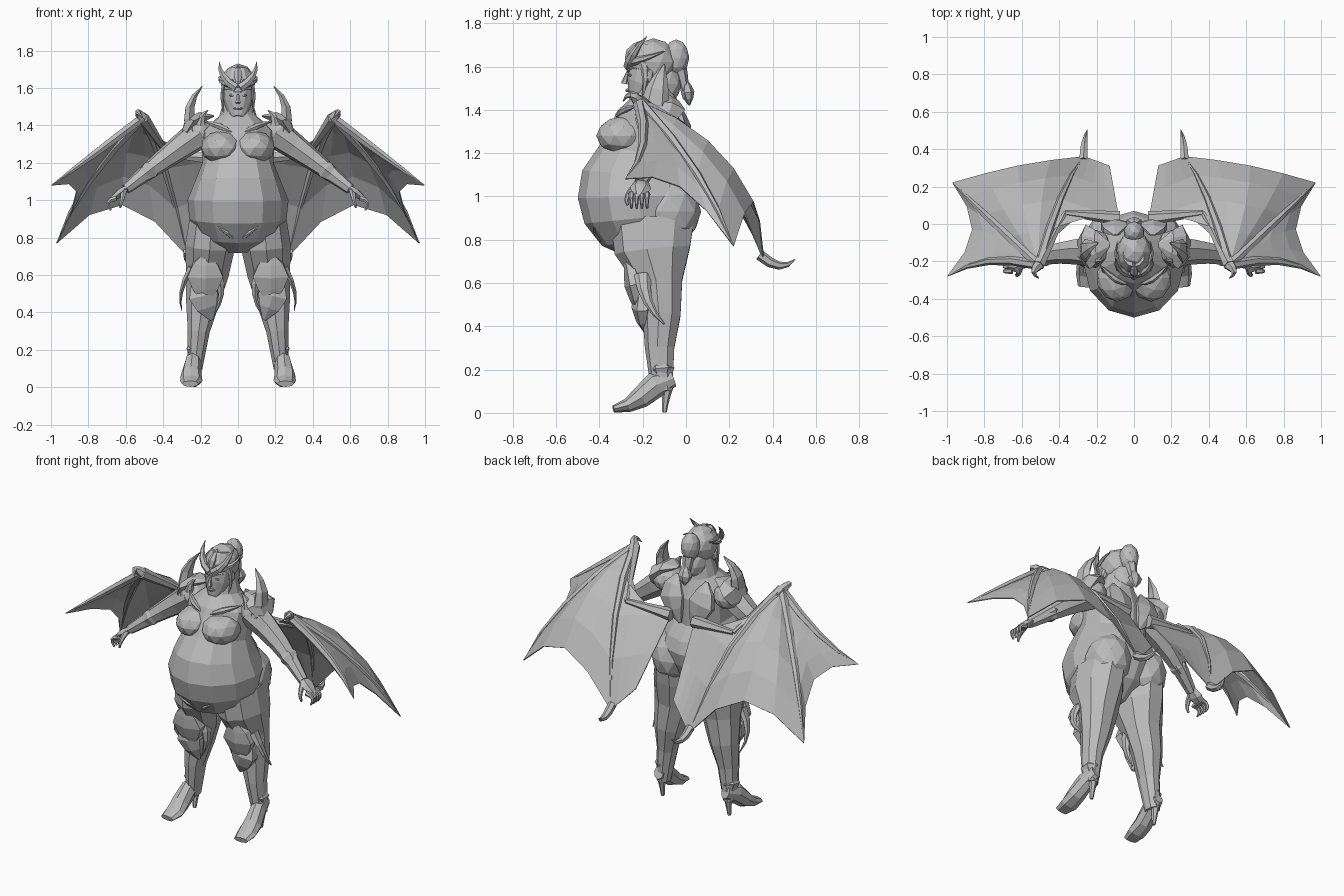
import bpy
import bmesh
from math import cos, sin, pi
from mathutils import Vector, Matrix

default_cube = bpy.data.objects.get("Cube")
if default_cube:
    bpy.data.objects.remove(default_cube, do_unlink=True)

shade = (.5, .5, .5, 1)
grey = bpy.data.materials.new("plain grey")
grey.use_nodes = True
grey.diffuse_color = shade
grey.node_tree.nodes["Principled BSDF"].inputs["Base Color"].default_value = shade


def finish(name, bm, mirrored):
    """Turn a bmesh into a flat shaded object, optionally mirrored left to right."""
    bmesh.ops.recalc_face_normals(bm, faces=bm.faces)
    mesh = bpy.data.meshes.new(name)
    bm.to_mesh(mesh)
    bm.free()
    mesh.materials.append(grey)
    part = bpy.data.objects.new(name, mesh)
    bpy.context.scene.collection.objects.link(part)
    if mirrored:
        mirror = part.modifiers.new("Mirror", "MIRROR")
        mirror.use_mirror_merge = False
    return part


def loft(name, centres, widths, depths, sides=6, mirrored=True):
    """Skin elliptical rings that follow a path of centres."""
    bm = bmesh.new()
    centres = [Vector(centre) for centre in centres]
    run = centres[-1] - centres[0]
    lengthwise = abs(run.y) > max(abs(run.x), abs(run.z))
    reference = Vector((0, 0, 1)) if lengthwise else Vector((0, 1, 0))
    rings = []
    for index, centre in enumerate(centres):
        following = centres[min(index + 1, len(centres) - 1)]
        previous = centres[max(index - 1, 0)]
        tangent = (following - previous).normalized()
        across = reference.cross(tangent).normalized()
        normal = tangent.cross(across)
        ring = []
        for side in range(sides):
            angle = 2 * pi * side / sides - pi / 2
            offset = across * widths[index] * cos(angle) + normal * depths[index] * sin(angle)
            ring.append(bm.verts.new(centre + offset))
        rings.append(ring)
    for lower, upper in zip(rings, rings[1:]):
        for side in range(sides):
            after = (side + 1) % sides
            bm.faces.new((lower[side], lower[after], upper[after], upper[side]))
    bm.faces.new(rings[0])
    bm.faces.new(rings[-1])
    return finish(name, bm, mirrored)


# Thickness rules along a strand
def taper(share):
    return 1 - .9 * share


def horn(share):
    return 1 - .95 * share * share


def limb(share):
    return 1 - .65 * share


def bulge(share):
    return max(.12, sin(pi * share))


STEPS = 4
SHARES = [step / STEPS for step in range(STEPS + 1)]


def curve(start, bend, end):
    """Points on a curve from start to end, drawn towards bend."""
    start, bend, end = Vector(start), Vector(bend), Vector(end)
    return [start.lerp(bend, share).lerp(bend.lerp(end, share), share) for share in SHARES]


def strand(name, start, bend, end, wide, deep=None, rule=taper, sides=6, mirrored=True):
    """Curved limb, spike or plate whose thickness follows a rule."""
    widths = [wide * rule(share) for share in SHARES]
    depths = [(deep or wide) * rule(share) for share in SHARES]
    return loft(name, curve(start, bend, end), widths, depths, sides, mirrored)


def blob(name, centre, radii, mirrored=True, detail=2):
    """Faceted ellipsoid."""
    bm = bmesh.new()
    matrix = Matrix.Translation(centre) @ Matrix.Diagonal((*radii, 1))
    bmesh.ops.create_icosphere(bm, subdivisions=detail, radius=1, matrix=matrix)
    return finish(name, bm, mirrored)


def sheet(name, rows):
    """Skin rows of points as a thin membrane."""
    bm = bmesh.new()
    grid = [[bm.verts.new(point) for point in row] for row in rows]
    for first, second in zip(grid, grid[1:]):
        for i in range(STEPS):
            bm.faces.new((first[i], first[i + 1], second[i + 1], second[i]))
    bmesh.ops.remove_doubles(bm, verts=bm.verts, dist=.001)
    solid = finish(name, bm, True).modifiers.new("Thickness", "SOLIDIFY")
    solid.thickness = .006
    solid.offset = 0


# Torso rings: height, half width, front and back
torso = [
    (.73, .08, -.27, -.1), (.8, .2, -.39, 0), (.9, .26, -.47, .05),
    (1, .27, -.5, .07), (1.1, .23, -.48, .05), (1.2, .19, -.4, 0),
    (1.36, .2, -.32, 0), (1.45, .1, -.25, -.04), (1.55, .07, -.22, -.06),
]
heights, widths, fronts, backs = zip(*torso)
loft("torso", [(0, (front + back) / 2, height) for height, front, back in zip(heights, fronts, backs)],
     widths, [(back - front) / 2 for front, back in zip(fronts, backs)], sides=12, mirrored=False)
blob("breast", (.09, -.29, 1.28), (.11, .125, .09))
blob("buttock", (.13, -.08, .93), (.13, .15, .16))
strand("collar_strap", (.02, -.32, 1.36), (.1, -.32, 1.4), (.18, -.22, 1.42), .018, rule=bulge)
strand("belt_ornament", (.01, -.36, .79), (.05, -.44, .82), (.13, -.42, .87), .02)

# Legs and boots
loft("leg", [(.14, -.15, .9), (.15, -.15, .75), (.165, -.12, .6), (.19, -.11, .45), (.21, -.12, .3), (.23, -.11, .1)],
     (.12, .135, .115, .09, .06, .04), (.2, .18, .11, .09, .07, .05), sides=9)
strand("boot_cuff", (.23, -.11, .15), (.23, -.11, .2), (.22, -.12, .26), .055, .06, rule=bulge)
loft("boot", [(.23, -.06, .16), (.24, -.14, .13), (.25, -.21, .07), (.25, -.27, .034), (.255, -.335, .018)],
     (.03, .045, .055, .06, .045), (.04, .06, .05, .032, .017), sides=8)
strand("boot_heel", (.23, -.08, .14), (.23, -.09, .1), (.23, -.1, .002), .03, rule=limb)

# Thigh and knee armour
strand("thigh_plate", (.17, -.28, .72), (.18, -.22, .6), (.17, -.22, .45), .11, .05, rule=bulge)
strand("knee_guard", (.2, -.19, .6), (.2, -.22, .5), (.14, -.18, .36), .09, .05, rule=bulge)
strand("outer_knee_spike", (.25, -.2, .64), (.33, -.2, .5), (.3, -.1, .41), .02, .04)
strand("inner_knee_spike", (.11, -.17, .6), (.06, -.19, .5), (.13, -.17, .38), .03, .05)

# Arms and hands
blob("shoulder", (.21, -.13, 1.36), (.09, .1, .08))
strand("arm", (.2, -.15, 1.36), (.4, -.13, 1.22), (.6, -.21, 1.06), .085, rule=limb, sides=7)
strand("forearm_guard", (.4, -.16, 1.22), (.47, -.17, 1.16), (.55, -.19, 1.1), .054, rule=bulge)
strand("palm", (.57, -.2, 1.09), (.63, -.21, 1.03), (.69, -.22, 1), .026, .05, rule=bulge)
for number in range(4):
    y = -.18 - number * .024
    strand("finger_" + str(number + 1), (.65, y, 1.01), (.72, y, 1), (.68, y, .945), .016, rule=limb)
strand("thumb", (.61, -.23, 1.05), (.62, -.29, 1), (.63, -.27, .96), .018, rule=limb)

# Shoulder armour with an upswept horn
strand("pauldron", (.28, -.14, 1.28), (.29, -.12, 1.46), (.13, -.11, 1.45), .045, .12, rule=bulge)
strand("pauldron_horn", (.24, -.15, 1.36), (.3, -.14, 1.5), (.19, -.1, 1.61), .035, .07, rule=horn)
strand("pauldron_spike", (.2, -.19, 1.4), (.2, -.2, 1.46), (.16, -.19, 1.48), .03)
strand("back_plate", (.1, -.06, 1.44), (.13, 0, 1.33), (.04, 0, 1.17), .09, .04, rule=bulge)

# Head and face
loft("head", [(0, -.25, 1.44), (0, -.22, 1.47), (0, -.2, 1.52), (0, -.18, 1.58), (0, -.17, 1.64), (0, -.16, 1.7)],
     (.03, .055, .075, .08, .085, .06), (.02, .055, .075, .09, .095, .07), sides=12, mirrored=False)
strand("nose", (0, -.285, 1.52), (0, -.28, 1.55), (0, -.26, 1.6), .016, mirrored=False)
strand("lip", (0, -.27, 1.49), (.02, -.27, 1.49), (.03, -.25, 1.49), .01)
strand("brow", (.01, -.265, 1.58), (.05, -.265, 1.6), (.07, -.22, 1.59), .01)
blob("eye", (.034, -.258, 1.56), (.017, .01, .008), detail=1)
blob("ear", (.08, -.17, 1.56), (.015, .02, .035), detail=1)

# Hair
blob("hair_cap", (0, -.15, 1.62), (.095, .11, .11), mirrored=False)
blob("nape_hair", (0, -.11, 1.52), (.07, .09, .1), mirrored=False)
blob("hair_bun", (0, -.045, 1.64), (.055, .06, .085), mirrored=False)
strand("ponytail", (0, -.05, 1.66), (0, -.01, 1.55), (0, 0, 1.45), .045, .04, limb, mirrored=False)
strand("ponytail_end", (0, 0, 1.54), (0, .01, 1.48), (0, .015, 1.42), .045, .03, bulge, mirrored=False)
strand("side_lock", (.07, -.2, 1.63), (.1, -.17, 1.54), (.07, -.21, 1.44), .016, .025)

# Horned crown
strand("crown_horn", (.01, -.265, 1.6), (.1, -.26, 1.65), (.1, -.18, 1.74), .024, rule=horn)
strand("crown_side", (.03, -.26, 1.62), (.12, -.2, 1.63), (.09, -.1, 1.67), .025)
strand("crown_peak", (0, -.27, 1.6), (0, -.27, 1.67), (0, -.2, 1.72), .025, rule=bulge, mirrored=False)

# Wing bones, each digit running from the wrist to its tip
wrist = Vector((.51, -.22, 1.44))
elbow = Vector((.37, .06, 1.24))
root = Vector((.08, .03, 1.22))
digits = {
    "outer": (wrist, (.8, -.15, 1.22), (.997, -.28, 1.08)),
    "middle": (wrist, (.85, .1, 1.1), (.97, .22, .77)),
    "inner": (wrist, (.4, .19, 1.27), (.27, .36, .7)),
}
for label, path in digits.items():
    strand("wing_digit_" + label, *path, .026, rule=horn)
strand("wing_upper_arm", root, root.lerp(elbow, .5), elbow, .04, rule=limb)
strand("wing_forearm", wrist, wrist.lerp(elbow, .5), elbow, .035, rule=limb)
strand("wing_wrist_claw", wrist, (.56, -.26, 1.5), (.51, -.29, 1.44), .03)
strand("wing_tail_claw", (.27, .34, .73), (.27, .44, .64), (.25, .505, .71), .025, rule=horn)


# Wing membrane with a scalloped trailing edge
def between(first, second, share, scallop=(0, 0, 0)):
    """Row of membrane points part way from one row to the next."""
    pull = Vector(scallop) * sin(pi * share)
    return [a.lerp(b, share) + pull * along for a, b, along in zip(first, second, SHARES)]


outer, middle, inner = [curve(*path) for path in digits.values()]
tip_rows = [between(outer, middle, share, (-.12, 0, .12)) for share in SHARES]
trailing_rows = [between(middle, inner, share, (0, .02, .24)) for share in SHARES]
sheet("wing_membrane", tip_rows + trailing_rows[1:])
corner = Vector((.13, .31, .85))
body_edge = [elbow, elbow.lerp(root, .5), root, root.lerp(corner, .5), corner]
sheet("inner_wing_membrane", [between(inner, body_edge, share) for share in SHARES])
